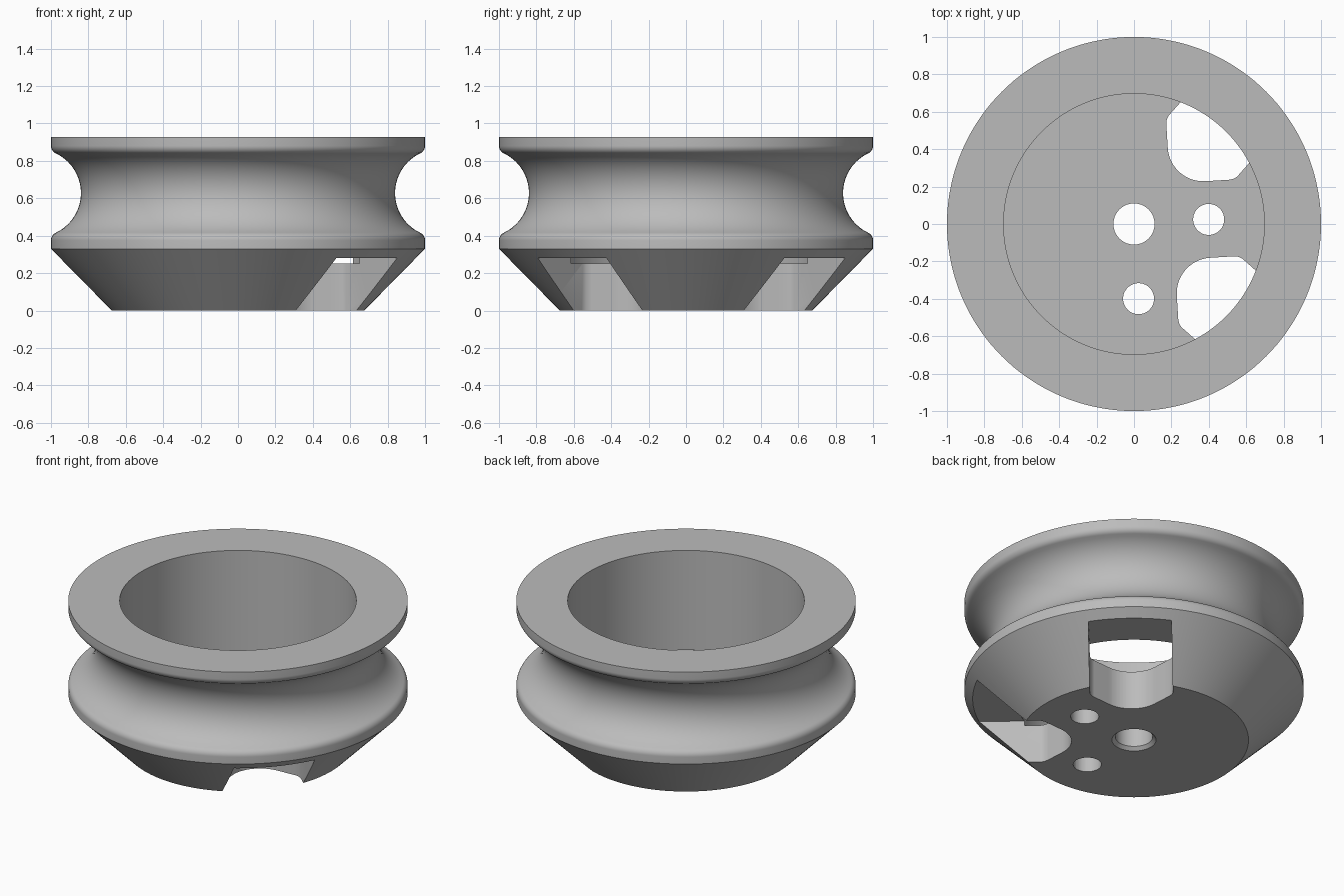
import bpy, bmesh, math
from mathutils import Matrix, Vector

if "Cube" in bpy.data.objects:
    bpy.data.objects.remove(bpy.data.objects["Cube"], do_unlink=True)

TWIST = math.radians(3.5)   # rotation of the spoke pattern
HEIGHT, RIM_Z, FLOOR_Z, SLOT_Z = 0.928, 0.33, 0.25, 0.28

grey = bpy.data.materials.new("plain grey")
grey.use_nodes = True
colour = (0.5, 0.5, 0.5, 1)
grey.diffuse_color = colour
grey.node_tree.nodes["Principled BSDF"].inputs["Base Color"].default_value = colour


def arc(cx, cy, r, start, end, steps):
    """Points along an arc, angles in radians."""
    return [(cx + r * math.cos(start + (end - start) * i / steps),
             cy + r * math.sin(start + (end - start) * i / steps))
            for i in range(steps + 1)]


def finish(name, bm):
    bmesh.ops.recalc_face_normals(bm, faces=bm.faces)
    mesh = bpy.data.meshes.new(name)
    bm.to_mesh(mesh)
    bm.free()
    mesh.materials.append(grey)
    obj = bpy.data.objects.new(name, mesh)
    bpy.context.collection.objects.link(obj)
    return obj


def revolve(name, profile, steps=144):
    """Solid ring from a closed (radius, z) profile."""
    bm = bmesh.new()
    rings = []
    for i in range(steps):
        a = 2 * math.pi * i / steps
        rings.append([bm.verts.new((r * math.cos(a), r * math.sin(a), z)) for r, z in profile])
    n = len(profile)
    for i in range(steps):
        here, there = rings[i], rings[(i + 1) % steps]
        for j in range(n):
            k = (j + 1) % n
            bm.faces.new((here[j], there[j], there[k], here[k]))
    return finish(name, bm)


def prism(name, outline, z0, z1, angle):
    """Outline extruded upwards and turned about z."""
    bm = bmesh.new()
    face = bm.faces.new([bm.verts.new((x, y, z0)) for x, y in outline])
    moved = bmesh.ops.extrude_face_region(bm, geom=[face])["geom"]
    bmesh.ops.translate(bm, vec=Vector((0, 0, z1 - z0)),
                        verts=[v for v in moved if isinstance(v, bmesh.types.BMVert)])
    bm.transform(Matrix.Rotation(angle, 4, 'Z'))
    obj = finish(name, bm)
    obj.hide_render = True
    return obj


# Wheel body: conical base, rounded rim edges, belt groove, bore and hub hole
groove_x, groove_z, groove_r, lip_r = 1.075, 0.628, 0.235, 0.045
dx = groove_x - (1 - lip_r)
dz = math.sqrt((groove_r + lip_r) ** 2 - dx ** 2)
lean = math.atan2(dz, dx)
lower_lip = arc(1 - lip_r, groove_z - dz, lip_r, 0, lean, 8)
groove = arc(groove_x, groove_z, groove_r, math.pi + lean, math.pi - lean, 28)
upper_lip = arc(1 - lip_r, groove_z + dz, lip_r, -lean, 0, 8)
profile = ([(0.13, 0), (0.675, 0), (1, RIM_Z)] + lower_lip + groove[1:-1] + upper_lip
           + [(1, HEIGHT), (0.697, HEIGHT), (0.697, FLOOR_Z), (0.11, FLOOR_Z), (0.11, 0.02)])
wheel = revolve("grooved_wheel", profile)

# Slot outline: rounded inner corner, flaring walls, then parallel sides
corner, fillet, half_width = 0.29, 0.19, 0.245
nose = arc(corner + fillet * math.sqrt(2), 0, fillet, math.pi * 0.75, math.pi * 1.25, 16)
kink = corner + half_width
soft = 0.02
slot = nose + [(kink - soft, soft - half_width), (kink, -half_width + 0.006),
               (kink + soft, -half_width), (1.3, -half_width),
               (1.3, half_width), (kink + soft, half_width),
               (kink, half_width - 0.006), (kink - soft, half_width - soft)]
bolt = arc(0.4, 0, 0.083, 0, 2 * math.pi, 40)[:-1]

cutters = []
for i in range(4):
    turn = TWIST + i * math.pi / 2
    cutters.append(prism("slot_cutter", slot, -0.1, SLOT_Z, turn + math.pi / 4))
    cutters.append(prism("bolt_hole_cutter", bolt, -0.1, FLOOR_Z + 0.1, turn))

bpy.context.view_layer.objects.active = wheel
for cutter in cutters:
    cut = wheel.modifiers.new("cut", 'BOOLEAN')
    cut.operation, cut.solver, cut.object = 'DIFFERENCE', 'EXACT', cutter
    bpy.ops.object.modifier_apply(modifier=cut.name)
    bpy.data.objects.remove(cutter, do_unlink=True)

# Smooth the curved walls, keep the machined edges crisp
bpy.ops.object.select_all(action='DESELECT')
wheel.select_set(True)
bpy.ops.object.shade_smooth_by_angle(angle=math.radians(30))
